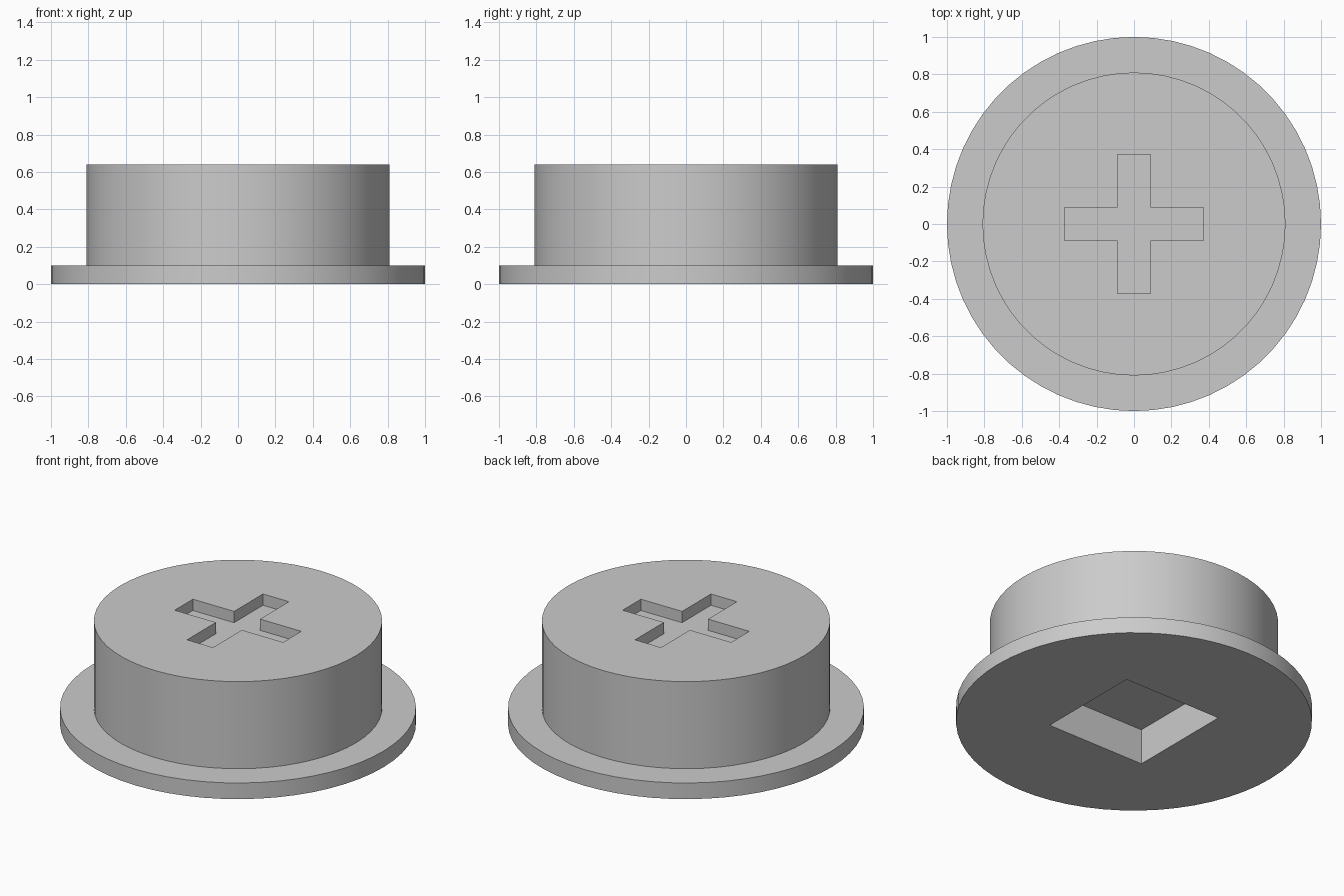
import bpy
import bmesh
from math import radians

if "Cube" in bpy.data.objects:
    bpy.data.objects.remove(bpy.data.objects["Cube"])

FLANGE_H, TOTAL_H = 0.10, 0.64
FLANGE_R, BODY_R = 1.0, 0.81
SEGMENTS = 60

# Single grey material
grey = bpy.data.materials.new("plain_grey")
grey.use_nodes = True
colour = (0.6, 0.6, 0.6, 1)
grey.diffuse_color = colour
grey.node_tree.nodes["Principled BSDF"].inputs["Base Color"].default_value = colour


def add_object(name, bm):
    bmesh.ops.recalc_face_normals(bm, faces=bm.faces)
    mesh = bpy.data.meshes.new(name)
    bm.to_mesh(mesh)
    bm.free()
    mesh.materials.append(grey)
    obj = bpy.data.objects.new(name, mesh)
    bpy.context.collection.objects.link(obj)
    return obj


def prism(name, outline, bottom, top):
    bm = bmesh.new()
    face = bm.faces.new([bm.verts.new((x, y, bottom)) for x, y in outline])
    extruded = bmesh.ops.extrude_face_region(bm, geom=[face])["geom"]
    verts = [v for v in extruded if isinstance(v, bmesh.types.BMVert)]
    bmesh.ops.translate(bm, verts=verts, vec=(0, 0, top - bottom))
    return add_object(name, bm)


# Flanged plug: a disc whose top is inset and raised into the body
bm = bmesh.new()
bmesh.ops.create_circle(bm, cap_ends=True, segments=SEGMENTS, radius=FLANGE_R)
cap = bm.faces[:][0]
for scale, rise in ((1, FLANGE_H), (BODY_R / FLANGE_R, 0), (1, TOTAL_H - FLANGE_H)):
    geom = bmesh.ops.extrude_face_region(bm, geom=[cap], use_keep_orig=(rise == FLANGE_H))["geom"]
    old = cap
    cap = next(g for g in geom if isinstance(g, bmesh.types.BMFace))
    if old.is_valid and rise != FLANGE_H:
        bm.faces.remove(old)
    bmesh.ops.scale(bm, verts=cap.verts, vec=(scale, scale, 1))
    bmesh.ops.translate(bm, verts=cap.verts, vec=(0, 0, rise))
plug = add_object("flanged_plug", bm)

# Cross slot in the top and square socket in the underside
w, a = 0.089, 0.372
quarter = [(a, -w), (a, w), (w, w)]
cross = []
for turn in range(4):
    cross += quarter
    quarter = [(-y, x) for x, y in quarter]
s = 0.336
square = [(s, -s), (s, s), (-s, s), (-s, -s)]
cutters = [prism("cross_slot_cutter", cross, TOTAL_H - 0.07, TOTAL_H + 0.1),
           prism("square_socket_cutter", square, -0.1, 0.22)]

bpy.ops.object.select_all(action='DESELECT')
plug.select_set(True)
bpy.context.view_layer.objects.active = plug
for cutter in cutters:
    cutter.hide_render = True
    mod = plug.modifiers.new(cutter.name, 'BOOLEAN')
    mod.operation = 'DIFFERENCE'
    mod.solver = 'EXACT'
    mod.object = cutter
    bpy.ops.object.modifier_apply(modifier=mod.name)
    bpy.data.objects.remove(cutter)

# Smooth round walls with sharp rims
bpy.ops.object.shade_smooth_by_angle(angle=radians(30))
